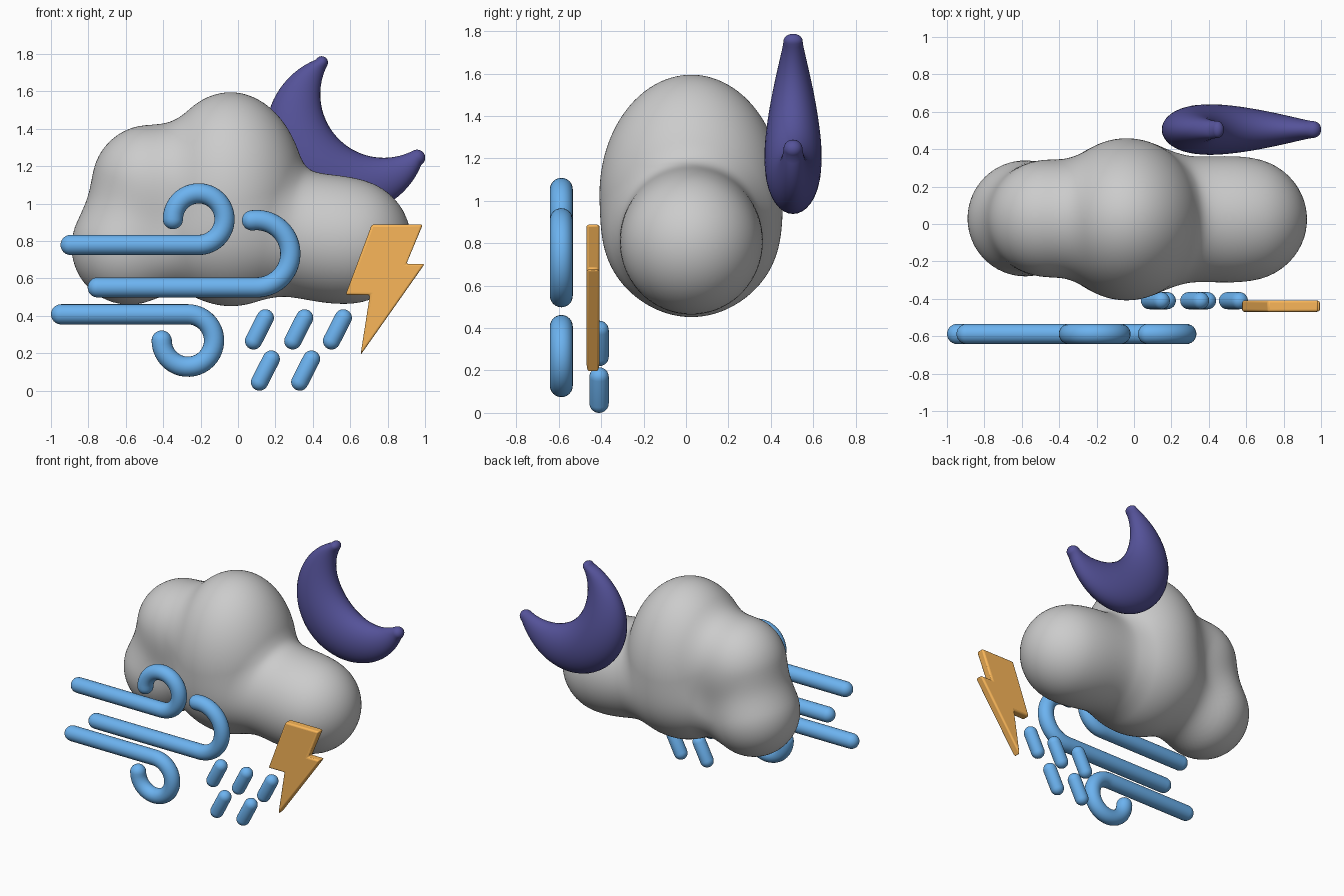
import bpy, bmesh
from math import sin, cos, pi, radians
from mathutils import Vector

if "Cube" in bpy.data.objects:
    bpy.data.objects.remove(bpy.data.objects["Cube"])


def material(name, rgb):
    m = bpy.data.materials.new(name)
    m.diffuse_color = (*rgb, 1)
    m.use_nodes = True
    m.node_tree.nodes["Principled BSDF"].inputs["Base Color"].default_value = m.diffuse_color
    return m


BLUE = material("sky_blue", (0.15, 0.45, 0.87))
ORANGE = material("amber", (0.95, 0.47, 0.10))
PURPLE = material("indigo", (0.09, 0.085, 0.32))


def finish(name, bm, mat=None, smooth=True):
    bmesh.ops.recalc_face_normals(bm, faces=bm.faces)
    for f in bm.faces:
        f.smooth = smooth
    me = bpy.data.meshes.new(name)
    bm.to_mesh(me)
    bm.free()
    ob = bpy.data.objects.new(name, me)
    bpy.context.collection.objects.link(ob)
    if mat:
        me.materials.append(mat)
    return ob


def loft(name, stations, mat, segs=24, cap=6):
    """Elliptical rings (centre, half-width vector, y half-depth) with domed ends."""
    def dome(end, prev):
        c, side, h = end
        out = side.cross(Vector((0, 1, 0))).normalized()
        if out.dot(c - prev[0]) < 0:
            out = -out
        rings = []
        for k in range(1, cap):
            a = k / cap * pi / 2
            rings.append((c + out * side.length * sin(a), side * cos(a), h * cos(a)))
        return rings, c + out * side.length

    first, pole_a = dome(stations[0], stations[1])
    last, pole_b = dome(stations[-1], stations[-2])
    bm = bmesh.new()
    rings = []
    for c, side, h in first[::-1] + stations + last:
        rings.append([bm.verts.new(c + side * cos(a) + Vector((0, h * sin(a), 0)))
                      for a in (2 * pi * i / segs for i in range(segs))])
    for r, s in zip(rings, rings[1:]):
        for i in range(segs):
            j = (i + 1) % segs
            bm.faces.new((r[i], r[j], s[j], s[i]))
    for ring, p in ((rings[0], pole_a), (rings[-1], pole_b)):
        v = bm.verts.new(p)
        for i in range(segs):
            bm.faces.new((ring[i], ring[(i + 1) % segs], v))
    return finish(name, bm, mat)


def tube(name, pts, y, r, mat):
    pts = [Vector((x, y, z)) for x, z in pts]
    st = []
    for i, p in enumerate(pts):
        t = pts[min(i + 1, len(pts) - 1)] - pts[max(i - 1, 0)]
        st.append((p, t.cross(Vector((0, 1, 0))).normalized() * r, r))
    return loft(name, st, mat)


# Cloud: smoothly blended ellipsoids (centre, radii)
LOBES = [
    (Vector((-0.04, 0.025, 1.03)), Vector((0.405, 0.433, 0.565))),
    (Vector((-0.02, 0.025, 0.80)), Vector((0.50, 0.36, 0.28))),
    (Vector((0.36, 0.025, 0.83)), Vector((0.30, 0.305, 0.31))),
    (Vector((0.585, 0.025, 0.80)), Vector((0.34, 0.33, 0.335))),
    (Vector((-0.58, 0.03, 0.77)), Vector((0.31, 0.31, 0.31))),
    (Vector((-0.47, 0.03, 1.11)), Vector((0.31, 0.31, 0.31))),
]


def cloud_distance(p, k=0.14):
    d = None
    for c, r in LOBES:
        q = p - c
        a = Vector((q.x / r.x, q.y / r.y, q.z / r.z))
        b = Vector((a.x / r.x, a.y / r.y, a.z / r.z))
        e = a.length * (a.length - 1) / max(b.length, 1e-6)
        if d is None:
            d = e
        else:
            h = max(k - abs(d - e), 0) / k
            d = min(d, e) - h * h * k / 4
    return d


bm = bmesh.new()
bmesh.ops.create_icosphere(bm, subdivisions=6, radius=1)
heart = Vector((-0.02, 0.025, 0.90))
for v in bm.verts:
    n = v.co.normalized()
    lo, hi = 0.1, 1.3
    for _ in range(15):
        mid = (lo + hi) / 2
        if cloud_distance(heart + n * mid) < 0:
            lo = mid
        else:
            hi = mid
    v.co = heart + n * lo
finish("cloud", bm)

# Crescent moon: rings spanning an outer and an inner arc
st = []
for i in range(49):
    s = i / 24 - 1
    ao, ai = radians(225 + 113 * s), radians(225 + 72 * s)
    o = Vector((0.58 + 0.432 * cos(ao), 0.505, 1.37 + 0.432 * sin(ao)))
    n = Vector((0.78 + 0.34 * cos(ai), 0.505, 1.585 + 0.34 * sin(ai)))
    st.append(((o + n) / 2, (o - n) / 2, 0.045 + 0.090 * max(cos(s * pi / 2), 0) ** 1.4))
loft("moon", st, PURPLE, segs=32)

# Wind gusts: straight run into a curl (start x, centre x, z, radius, angles)
for i, (x0, cx, cz, r, a0, a1) in enumerate([
        (-0.895, -0.21, 0.917, 0.138, -90, 180),
        (-0.75, 0.10, 0.732, 0.18, -90, 98),
        (-0.946, -0.268, 0.268, 0.14, 90, -180)]):
    arc = [radians(a0 + (a1 - a0) * k / 32) for k in range(33)]
    pts = [(x0, cz + r * sin(arc[0]))]
    pts += [(cx - 0.02, pts[0][1])]
    pts += [(cx + r * cos(a), cz + r * sin(a)) for a in arc]
    tube(f"wind_gust_{i + 1}", pts, -0.588, 0.054, BLUE)

# Rain drops: slanted capsules
for i, (dx, dz) in enumerate([(0, 0), (0.21, 0), (0.417, 0), (0.032, -0.22), (0.247, -0.22)]):
    tube(f"rain_drop_{i + 1}", [(0.083 + dx, 0.266 + dz), (0.146 + dx, 0.389 + dz)],
         -0.41, 0.046, BLUE)

# Lightning bolt: extruded zigzag with softened edges
bm = bmesh.new()
outline = [(0.715, 0.888), (0.988, 0.888), (0.9, 0.677), (0.998, 0.677),
           (0.655, 0.19), (0.705, 0.512), (0.575, 0.512)]
face = bm.faces.new([bm.verts.new((x, -0.47, z)) for x, z in outline])
ext = bmesh.ops.extrude_face_region(bm, geom=[face])
for v in ext["geom"]:
    if isinstance(v, bmesh.types.BMVert):
        v.co.y = -0.408
bolt = finish("lightning_bolt", bm, ORANGE)
bev = bolt.modifiers.new("soft_edges", 'BEVEL')
bev.width = 0.012
bev.segments = 3
bev.limit_method = 'NONE'
bpy.context.view_layer.objects.active = bolt
bolt.select_set(True)
bpy.ops.object.shade_smooth_by_angle(angle=radians(35))
